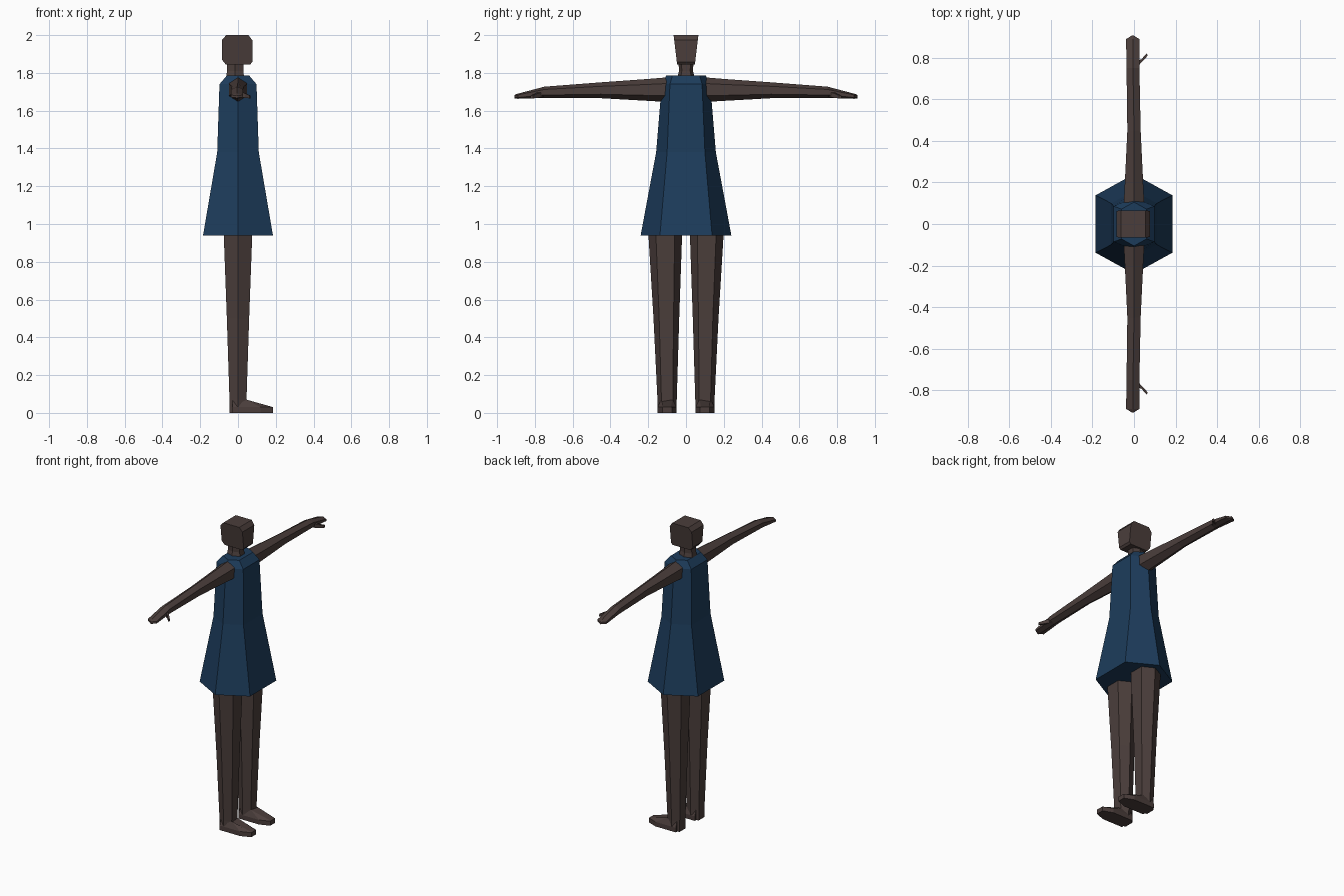
import bpy


def material(name, rgb):
    m = bpy.data.materials.new(name)
    m.diffuse_color = (*rgb, 1)
    return m


skin = material("skin", (0.07, 0.048, 0.044))
blue = material("blue_cloth", (0.012, 0.045, 0.105))


def loft(name, rings, mat, mirror=False):
    """Join equal-sided rings of points into a closed, flat-shaded solid."""
    n = len(rings[0])
    verts = [p for r in rings for p in r]
    faces = [tuple(range(n))[::-1],
             tuple(range(len(verts) - n, len(verts)))]
    for i in range(len(rings) - 1):
        for k in range(n):
            a, b = i * n + k, i * n + (k + 1) % n
            faces.append((a, b, b + n, a + n))
    # keep normals outward whichever way the rings run
    import bmesh
    me = bpy.data.meshes.new(name)
    me.from_pydata(verts, [], faces)
    bm = bmesh.new()
    bm.from_mesh(me)
    bmesh.ops.recalc_face_normals(bm, faces=bm.faces)
    bm.to_mesh(me)
    bm.free()
    me.materials.append(mat)
    ob = bpy.data.objects.new(name, me)
    bpy.context.collection.objects.link(ob)
    if mirror:
        mod = ob.modifiers.new("mirror", "MIRROR")
        mod.use_axis = (False, True, False)
    return ob


def hex_z(z, cx, cy, hx, y1, y2):
    """Horizontal hexagon with its points on the y sides."""
    return [(cx + sx * hx, cy + y, z) for sx, y in
            ((1, -y1), (1, y1), (0, y2), (-1, y1), (-1, -y1), (0, -y2))]


def hex_y(y, cx, hx, lo, hi):
    """Upright hexagon across an arm, points at top and bottom."""
    a, b = lo + (hi - lo) * 0.25, lo + (hi - lo) * 0.75
    return [(cx, y, hi), (cx + hx, y, b), (cx + hx, y, a),
            (cx, y, lo), (cx - hx, y, a), (cx - hx, y, b)]


# Flared dress
loft("dress", [hex_z(z, 0, 0, hx, y1, y2) for z, hx, y1, y2 in (
    (0.94, 0.185, 0.138, 0.24),
    (1.38, 0.11, 0.10, 0.158),
    (1.74, 0.098, 0.085, 0.128),
    (1.785, 0.06, 0.072, 0.105))], blue)

# Legs
loft("leg", [hex_z(z, 0, cy, hx, y1, y2) for z, cy, hx, y1, y2 in (
    (0.0, 0.10, 0.045, 0.03, 0.05),
    (0.07, 0.10, 0.045, 0.03, 0.051),
    (0.50, 0.104, 0.059, 0.038, 0.068),
    (0.96, 0.11, 0.076, 0.05, 0.09))], skin, True)


# Feet: outline shared by sole and upper edge, with a sloping top
def sole(z, inset):
    w = 0.05 - inset
    return [(x, 0.10 + y, z) for x, y in
            ((-0.03, -w), (0.12, -w), (0.185, -0.025),
             (0.185, 0.025), (0.12, w), (-0.03, w))]


upper = [(-0.03, 0.065, 0.075), (0.045, 0.07, 0.07), (0.18, 0.08, 0.032),
         (0.18, 0.12, 0.032), (0.045, 0.13, 0.07), (-0.03, 0.135, 0.075)]
loft("foot", [sole(0, 0), sole(0.03, 0), upper], skin, True)

# Arms with flattened hands
loft("arm", [hex_y(*r) for r in (
    (0.08, 0, 0.05, 1.645, 1.778),
    (0.20, 0, 0.044, 1.652, 1.768),
    (0.45, 0, 0.032, 1.666, 1.75),
    (0.75, -0.005, 0.031, 1.668, 1.727),
    (0.89, -0.006, 0.032, 1.663, 1.69),
    (0.907, -0.006, 0.004, 1.664, 1.684))], skin, True)

# Thumbs
loft("thumb", [
    [(0.015, 0.755, 1.675), (0.015, 0.785, 1.675),
     (0.015, 0.785, 1.70), (0.015, 0.755, 1.70)],
    [(0.04, 0.782, 1.668), (0.036, 0.793, 1.668),
     (0.036, 0.793, 1.692), (0.04, 0.782, 1.692)],
    [(0.066, 0.81, 1.665), (0.062, 0.822, 1.665),
     (0.062, 0.822, 1.68), (0.066, 0.81, 1.68)]], skin, True)

# Neck
loft("neck", [hex_z(z, cx, 0, hx, y1, y2) for z, cx, hx, y1, y2 in (
    (1.76, -0.015, 0.05, 0.03, 0.05),
    (1.81, -0.015, 0.043, 0.022, 0.037),
    (1.86, -0.015, 0.043, 0.024, 0.04))], skin)

# Head: side profile swept across y, narrower towards the jaw
profile = [(-0.065, 1.845), (0.065, 1.845), (0.076, 1.858), (0.076, 1.973),
           (0.055, 2.0), (-0.062, 2.0), (-0.085, 1.975), (-0.085, 1.87)]
loft("head", [[(x, s * (0.047 + (z - 1.845) * 0.12), z) for x, z in profile]
              for s in (-1, 1)], skin)
